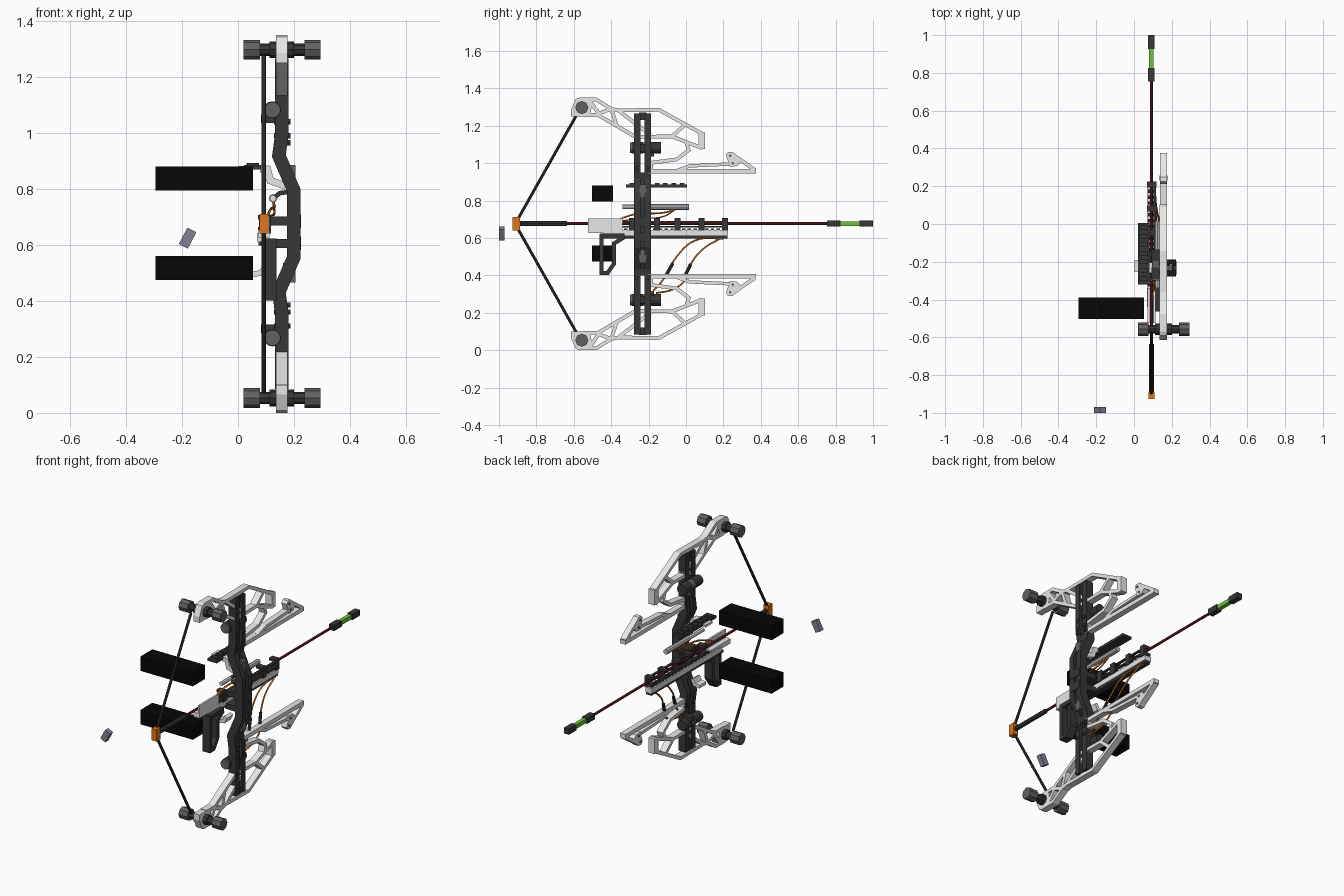
import bpy, bmesh, math
from mathutils import Vector

cube = bpy.data.objects.get("Cube")
if cube:
    bpy.data.objects.remove(cube, do_unlink=True)

H = 1.35  # overall height, used to mirror upper parts downwards


def material(name, *rgb):
    m = bpy.data.materials.new(name)
    m.use_nodes = True
    m.diffuse_color = (*rgb, 1)
    m.node_tree.nodes["Principled BSDF"].inputs["Base Color"].default_value = (*rgb, 1)
    return m


LIGHT = material("light alloy", .8, .8, .8)
SATIN = material("satin alloy", .5, .5, .5)
GREY = material("mid grey", .12, .12, .12)
DARK = material("charcoal", .038, .038, .04)
BLACK = material("black", .002, .002, .002)
RED = material("dark red", .2, .022, .024)
GREEN = material("bright green", .15, .56, .04)
ORANGE = material("orange", .75, .18, .01)
COPPER = material("copper wire", .5, .14, .015)
STEEL = material("blue grey", .22, .22, .29)


def finish(name, bm, mat, flip=False):
    if flip:
        for v in bm.verts:
            v.co.z = H - v.co.z
    bmesh.ops.recalc_face_normals(bm, faces=bm.faces[:])
    me = bpy.data.meshes.new(name)
    bm.to_mesh(me)
    bm.free()
    me.materials.append(mat)
    ob = bpy.data.objects.new(name, me)
    bpy.context.collection.objects.link(ob)
    return ob


def prism(bm, outline, lo, hi, axis="x"):
    """Extrude an outline of (y, z) along x, or of (x, z) along y."""
    def at(d, p):
        return (d, p[0], p[1]) if axis == "x" else (p[0], d, p[1])
    face = bm.faces.new([bm.verts.new(at(lo, p)) for p in outline])
    geo = bmesh.ops.extrude_face_region(bm, geom=[face])["geom"]
    shift = Vector(at(hi, (0, 0))) - Vector(at(lo, (0, 0)))
    bmesh.ops.translate(bm, verts=[g for g in geo if isinstance(g, bmesh.types.BMVert)], vec=shift)


def ribbon(path, width):
    """Outline of a mitred strip of constant width along a path."""
    pts = [Vector(p) for p in path]
    left, right = [], []
    for i, p in enumerate(pts):
        a = (p - pts[i - 1]).normalized() if i else (pts[1] - p).normalized()
        b = (pts[i + 1] - p).normalized() if i < len(pts) - 1 else a
        n = Vector((-(a + b).y, (a + b).x)).normalized()
        off = n * (width / 2 / max(.4, n.dot(Vector((-a.y, a.x)))))
        left.append(p + off)
        right.append(p - off)
    return left + right[::-1]


def plate(name, outlines, lo, hi, mat, axis="x", flip=False):
    bm = bmesh.new()
    for o in outlines:
        prism(bm, o, lo, hi, axis)
    return finish(name, bm, mat, flip)


def box(name, x, y, z, mat, flip=False):
    return plate(name, [[(y[0], z[0]), (y[1], z[0]), (y[1], z[1]), (y[0], z[1])]], *x, mat, flip=flip)


def rod(name, a, b, r, mat, sides=8, flip=False):
    a, b = Vector(a), Vector(b)
    bm = bmesh.new()
    bmesh.ops.create_cone(bm, cap_ends=True, segments=sides, radius1=r, radius2=r, depth=(b - a).length)
    bm.transform(Vector((0, 0, 1)).rotation_difference(b - a).to_matrix().to_4x4())
    bmesh.ops.translate(bm, verts=bm.verts[:], vec=(a + b) / 2)
    return finish(name, bm, mat, flip)


def wire(name, points, r, mat):
    cu = bpy.data.curves.new(name, "CURVE")
    cu.dimensions, cu.bevel_depth, cu.bevel_resolution = "3D", r, 1
    cu.resolution_u, cu.use_fill_caps = 6, True
    sp = cu.splines.new("BEZIER")
    sp.bezier_points.add(len(points) - 1)
    for bp, p in zip(sp.bezier_points, points):
        bp.co = p
        bp.handle_left_type = bp.handle_right_type = "AUTO"
    cu.materials.append(mat)
    bpy.context.collection.objects.link(bpy.data.objects.new(name, cu))


# Limbs, cams and strings: the same set above and below
for side, flip in (("upper", False), ("lower", True)):
    hub = [(-.615, 1.25), (-.615, 1.285), (-.59, 1.342), (-.57, 1.35), (-.515, 1.35),
           (-.505, 1.3), (-.515, 1.25)]
    block = [(.068, 1.075), (.102, 1.075), (.102, 1.165), (.068, 1.165)]
    frame = [ribbon(p, .02) for p in (
        [(-.53, 1.34), (-.48, 1.34), (-.4, 1.29), (-.36, 1.282), (-.145, 1.285), (.085, 1.158)],
        [(-.55, 1.257), (-.47, 1.257), (-.27, 1.14), (-.075, 1.143), (.085, 1.08)],
        [(-.515, 1.335), (-.465, 1.262)],
        [(-.475, 1.262), (-.4, 1.29)],
        [(-.4, 1.29), (-.37, 1.2)],
        [(-.36, 1.28), (-.19, 1.15)],
        [(-.075, 1.143), (.0, 1.21)],
        [(-.0, 1.115), (.015, 1.07), (-.05, 1.02), (-.2, 1.0)])]
    plate(side + "_limb", [hub, block] + frame, .136, .176, LIGHT, flip=flip)
    tail = [ribbon([(-.2, .956), (.375, .956)], .024),
            ribbon([(-.19, .95), (-.19, 1.01)], .025),
            ribbon([(-.05, .96), (.02, .985), (.23, .995)], .018),
            ribbon([(.24, 1.052), (.368, .964)], .02),
            [(.213, 1.045), (.225, 1.06), (.25, 1.06), (.3, 1.015), (.275, .985), (.235, .98)]]
    plate(side + "_stabiliser", tail, .138, .174, LIGHT, flip=flip)
    for y, z in ((.236, 1.04), (.25, 1.0)):
        rod(side + "_stabiliser_bolt", (.134, y, z), (.178, y, z), .007, GREY, 6, flip)
    c = (-.557, 1.297)
    rod(side + "_axle", (.07, *c), (.25, *c), .022, DARK, flip=flip)
    for n, x0, x1 in (("right", .02, .078), ("left", .238, .295)):
        rod(f"{side}_{n}_wheel", (x0, *c), (x1, *c), .035, GREY, flip=flip)
    for x in (.125, .187):
        rod(side + "_cam_collar", (x - .013, *c), (x + .013, *c), .03, DARK, flip=flip)
    rod(side + "_string", (.092, -.905, .69), (.092, -.575, 1.275), .0078, DARK, flip=flip)
    rod(side + "_limb_roller", (.123, -.3, 1.082), (.123, -.14, 1.082), .029, GREY, 12, flip)
    for y in (-.26, -.165):
        rod(side + "_roller_band", (.123, y - .03, 1.082), (.123, y + .03, 1.082), .031, DARK, 12, flip)
    box(side + "_string_guide", (.083, .14), (-.2, -.17), (1.035, 1.065), DARK, flip)
    for y in (-.262, -.203):
        for z in (.965, .99, 1.04):
            rod(side + "_riser_bolt", (.128, y, z), (.187, y, z), .011, DARK, 6, flip)

# Riser: two parallel cranked bars with a recessed web and rungs between
half = [(.157, 1.265), (.157, 1.0), (.146, .918), (.199, .795)]
crank = half + [(x, H - z) for x, z in half[::-1]]
strip = ribbon(crank, .048)
plate("riser_front_bar", [strip], -.278, -.243, DARK, "y")
plate("riser_rear_bar", [strip], -.222, -.187, DARK, "y")
plate("riser_web", [ribbon(crank[2:-2], .02)], -.244, -.221, DARK, "y")
for z in (1.25, 1.08, .93, .42, .27, .1):
    box("riser_rung", (.14, .172), (-.25, -.21), (z - .02, z + .02), DARK)
for z in (.85, .5):
    box("riser_inset_rung", (.16, .205), (-.25, -.21), (z - .035, z + .035), GREY)
for z in (.685, .605):
    box("riser_arm", (.11, .2), (-.275, -.19), (z - .016, z + .016), DARK)
    box("riser_side_boss", (.2, .225), (-.27, -.195), (z - .024, z + .024), DARK)

# Arrow with its string holder
ax, az = .092, .677
rod("arrow_shaft", (ax, -.66, az), (ax, .8, az), .0075, RED)
rod("arrow_sleeve", (ax, -.895, az), (ax, -.635, az), .013, DARK)
box("string_holder", (.076, .109), (-.927, -.888), (.641, .711), ORANGE)
for n, y0, y1, m, r in (("rear_collar", .755, .827, DARK, .017), ("glow_core", .825, .93, GREEN, .012),
                        ("point", .927, 1, DARK, .017)):
    box("arrow_" + n, (ax - r, ax + r), (y0, y1), (az - r, az + r), m)

# Guide rail below the arrow, with teeth along its top
box("guide_rail", (.068, .112), (-.44, .225), (.612, .642), LIGHT)
box("rail_underside", (.074, .108), (-.46, .222), (.597, .612), DARK)
for i in range(20):
    y = -.385 + i * .031
    box("rail_tooth", (.074, .106), (y - .009, y + .009), (.641, .65), DARK)
box("rail_head", (.102, .113), (-.525, -.34), (.627, .703), LIGHT)
box("rail_head_floor", (.072, .104), (-.525, -.34), (.627, .655), LIGHT)
box("rail_top_strip", (.103, .117), (-.34, .225), (.683, .691), DARK)
box("rail_side_strip", (.103, .117), (-.34, .225), (.655, .664), DARK)
for y in (-.29, -.155, -.045, .083, .208):
    box("arrow_clamp", (.072, .118), (y - .016, y + .016), (.648, .664), DARK)
    box("arrow_clamp_top", (.072, .118), (y - .016, y + .016), (.69, .706), DARK)
    box("arrow_clamp_side", (.102, .118), (y - .016, y + .016), (.64, .706), DARK)

# Hand grip
grip = [ribbon([(-.452, .62), (-.452, .412), (-.42, .412), (-.385, .462), (-.385, .57), (-.33, .605)], .022),
        ribbon([(-.46, .61), (-.33, .61)], .025)]
plate("hand_grip", grip, .088, .138, DARK)

# Sight bar with its bracket
box("sight_bar", (.022, .083), (-.32, .005), (.87, .885), DARK)
for i in range(7):
    y = -.29 + i * .045
    box("sight_notch", (.03, .075), (y - .012, y + .012), (.884, .893), DARK)
plate("sight_bracket", [ribbon([(.08, .872), (.105, .87), (.115, .83), (.17, .81)], .026)], -.26, -.205, LIGHT, "y")
box("sight_tab", (.003, .03), (-.255, -.19), (.868, .882), LIGHT)

# Slim tube beside the riser
rod("side_tube", (.125, -.2, .766), (.125, .015, .766), .0155, SATIN)
rod("side_tube_nose", (.125, -.34, .766), (.125, -.2, .766), .012, LIGHT)
plate("side_tube_arm", [ribbon([(.13, .77), (.15, .785), (.19, .79)], .016)], -.25, -.2, DARK, "y")

# Black panels and their stubs
for n, z in (("upper", .8375), ("lower", .5175)):
    box(n + "_panel", (-.295, .053), (-.503, -.389), (z - .0425, z + .0425), BLACK)
plate("lower_stub", [ribbon([(.05, .495), (.085, .5), (.1, .53)], .02)], -.26, -.2, LIGHT, "y")

# Copper wires
wire("lower_wire", [(.1, .2, .597), (.115, .05, .587), (.125, -.05, .5), (.152, -.12, .38), (.155, -.19, .3)], .005, COPPER)
wire("rear_wire", [(.11, .19, .6), (.118, .09, .54), (.135, .02, .45), (.152, -.01, .37), (.155, -.07, .325),
                   (.155, -.16, .305)], .005, COPPER)
wire("upper_wire", [(.1, -.39, .685), (.115, -.28, .725), (.13, -.12, .735), (.125, -.04, .757)], .005, COPPER)
wire("inner_wire", [(.1, -.35, .69), (.12, -.24, .705), (.13, -.12, .715), (.125, -.05, .757)], .004, COPPER)
rod("rear_wire_sleeve", (.133, .025, .46), (.146, -.004, .4), .009, DARK)
rod("lower_wire_sleeve", (.132, -.07, .465), (.148, -.11, .395), .009, DARK)

# Small loose block
loose = box("loose_block", (-.018, .018), (-.015, .015), (-.033, .033), STEEL)
loose.location = (-.18, -.985, .624)
loose.rotation_euler.y = math.radians(28)
